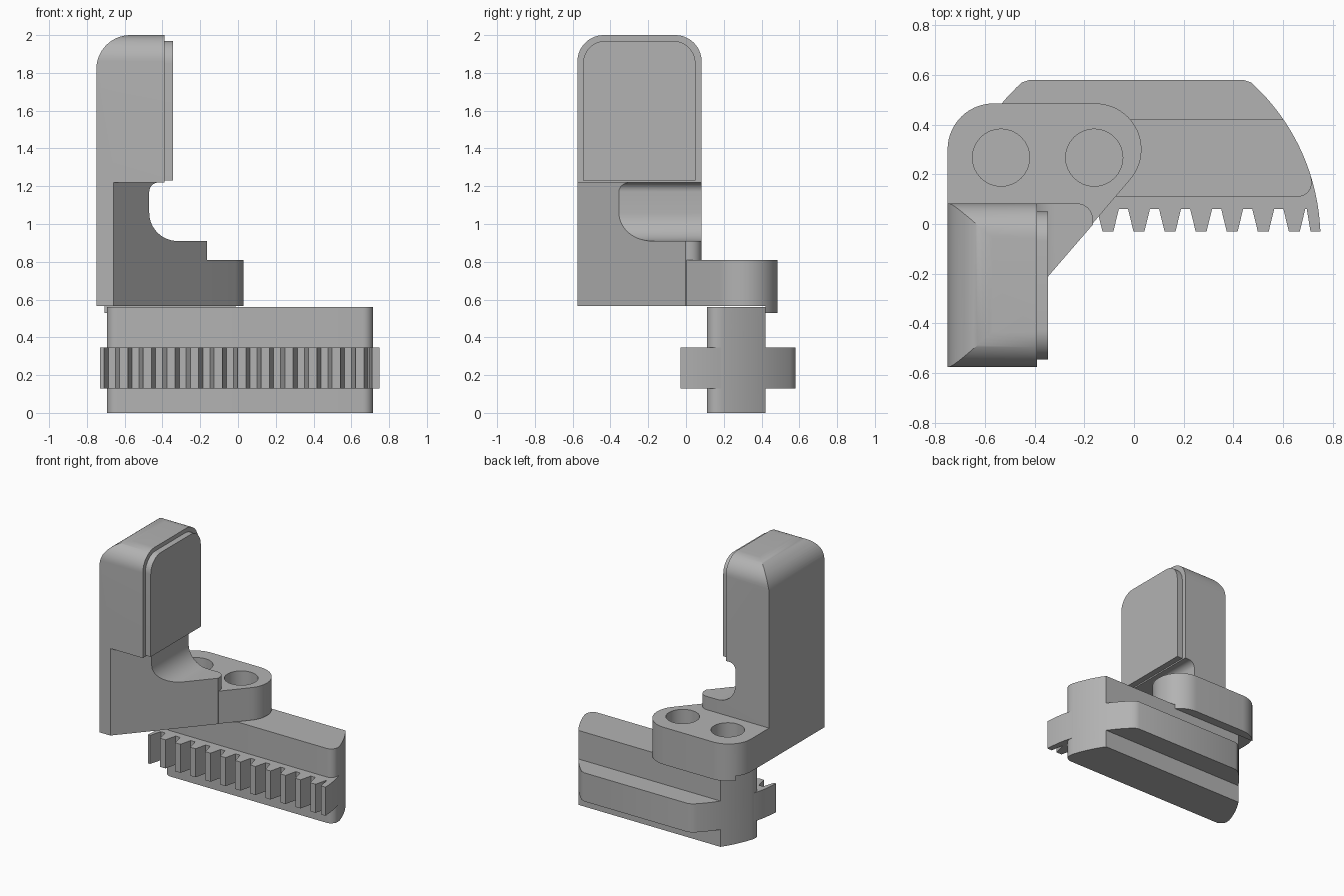
import bpy, bmesh
from math import radians, sin, cos, asin

cube = bpy.data.objects.get("Cube")
if cube:
    bpy.data.objects.remove(cube, do_unlink=True)

grey = bpy.data.materials.new("plain grey")
grey.use_nodes = True
colour = (0.45, 0.45, 0.45, 1)
grey.diffuse_color = colour
grey.node_tree.nodes["Principled BSDF"].inputs["Base Color"].default_value = colour


def arc(cx, cy, r, start, end, steps=14):
    """Points along a circular arc, angles in degrees."""
    angles = [radians(start + (end - start) * i / steps) for i in range(steps + 1)]
    return [(cx + r * cos(a), cy + r * sin(a)) for a in angles]


def prism(name, points, axis, low, high):
    """Extrude a closed outline along one axis."""
    place = {"x": lambda a, b, d: (d, a, b),
             "y": lambda a, b, d: (a, d, b),
             "z": lambda a, b, d: (a, b, d)}[axis]
    bm = bmesh.new()
    ends = [[bm.verts.new(place(a, b, d)) for a, b in points] for d in (low, high)]
    for ring in ends:
        bm.faces.new(ring)
    for i in range(len(points)):
        j = (i + 1) % len(points)
        bm.faces.new((ends[0][i], ends[0][j], ends[1][j], ends[1][i]))
    bmesh.ops.recalc_face_normals(bm, faces=bm.faces)
    mesh = bpy.data.meshes.new(name)
    bm.to_mesh(mesh)
    bm.free()
    mesh.materials.append(grey)
    obj = bpy.data.objects.new(name, mesh)
    bpy.context.collection.objects.link(obj)
    return obj


def combine(target, tool, operation):
    """Apply a boolean and remove the tool."""
    mod = target.modifiers.new("combine", "BOOLEAN")
    mod.operation, mod.object, mod.solver = operation, tool, "EXACT"
    graph = bpy.context.evaluated_depsgraph_get()
    mesh = bpy.data.meshes.new_from_object(target.evaluated_get(graph))
    target.modifiers.clear()
    target.data = mesh
    bpy.data.objects.remove(tool, do_unlink=True)


def box_outline(a0, a1, b0, b1):
    return [(a0, b0), (a1, b0), (a1, b1), (a0, b1)]


def round_top(a0, a1, b0, b1, r):
    return ([(a0, b0), (a1, b0)] + arc(a1 - r, b1 - r, r, 0, 90)
            + arc(a0 + r, b1 - r, r, 90, 180))


def mirrored(points):
    return [(0.02 - x, y) for x, y in reversed(points)]


def end_arc(y0, y1):
    """Bowed right end of the rack between two depths."""
    cx, cy, r = -0.1, -0.06, 0.85
    a0, a1 = [asin((y - cy) / r) * 180 / 3.14159265 for y in (y0, y1)]
    return arc(cx, cy, r, a0, a1, 20)


# Rack: upright body with bowed ends
body_end = arc(0.66, 0.165, 0.055, -90, 5, 8) + end_arc(0.19, 0.42)
rack = prism("toothed_rack", body_end + mirrored(body_end), "z", 0, 0.56)

# Rack: flange with a row of teeth on its front edge
front, tip = 0.06, -0.03
teeth = [(-0.73, tip), (-0.71, tip), (-0.685, front)]
for k in range(-5, 6):
    c = 0.02 + 0.125 * k
    teeth += [(c - 0.044, front), (c - 0.022, tip), (c + 0.022, tip), (c + 0.044, front)]
teeth += [(0.695, front), (0.71, tip), (0.75, tip)]
flange_end = end_arc(0, 0.55) + [(0.47, 0.57), (0.44, 0.58)]
flange = prism("flange", teeth + flange_end + mirrored(flange_end), "z", 0.13, 0.345)
combine(rack, flange, "UNION")

# Bracket: foot plate with a slanted front
bottom = 0.565
foot = ([(-0.75, -0.575), (-0.66, -0.575)] + arc(-0.155, 0.3, 0.185, -41, 90, 24)
        + arc(-0.565, 0.3, 0.185, 90, 180))
bracket = prism("bracket", foot, "z", bottom, 0.81)

# Bracket: arm with a hollowed neck
arm = prism("arm", [(-0.75, -0.575), (-0.66, -0.575), (-0.165, -0.002)]
            + arc(-0.23, 0.018, 0.065, 0, 90, 8) + [(-0.75, 0.083)], "z", 0.5, 1.4)
neck = prism("neck", [(-0.8, bottom), (-0.1, bottom), (-0.1, 0.91)]
             + arc(-0.32, 1.06, 0.15, 270, 180) + arc(-0.42, 1.17, 0.05, 180, 90, 8)
             + [(-0.42, 1.3), (-0.8, 1.3)], "y", -0.8, 0.3)
combine(arm, neck, "INTERSECT")

# Bracket: tall block rounded at the top
block = prism("block", [(-0.75, 1.22), (-0.39, 1.22), (-0.39, 2)]
              + arc(-0.57, 1.82, 0.18, 90, 180), "y", -0.8, 0.3)
sides = prism("sides", round_top(-0.575, 0.083, 1.1, 2, 0.14), "x", -0.9, -0.2)
combine(block, sides, "INTERSECT")

# Bracket: lip hanging behind the rack
lip = prism("lip", foot, "z", 0.53, 0.7)
strip = prism("strip", box_outline(-1, 1, 0.42, 0.7), "z", 0.4, 0.9)
combine(lip, strip, "INTERSECT")

for part in (arm, block, lip):
    combine(bracket, part, "UNION")

# Bracket: two round holes
for x in (-0.535, -0.16):
    hole = prism("hole", arc(x, 0.267, 0.115, 0, 348.75, 31), "z", 0.4, 1)
    combine(bracket, hole, "DIFFERENCE")

# Raised pad on the block
pad = prism("raised_pad", round_top(-0.545, 0.05, 1.23, 1.97, 0.12), "x", -0.39, -0.345)

# Smooth the curves, keep the edges sharp
bpy.ops.object.select_all(action="DESELECT")
for obj in (rack, bracket, pad):
    obj.select_set(True)
bpy.context.view_layer.objects.active = bracket
bpy.ops.object.shade_smooth_by_angle(angle=radians(30))
